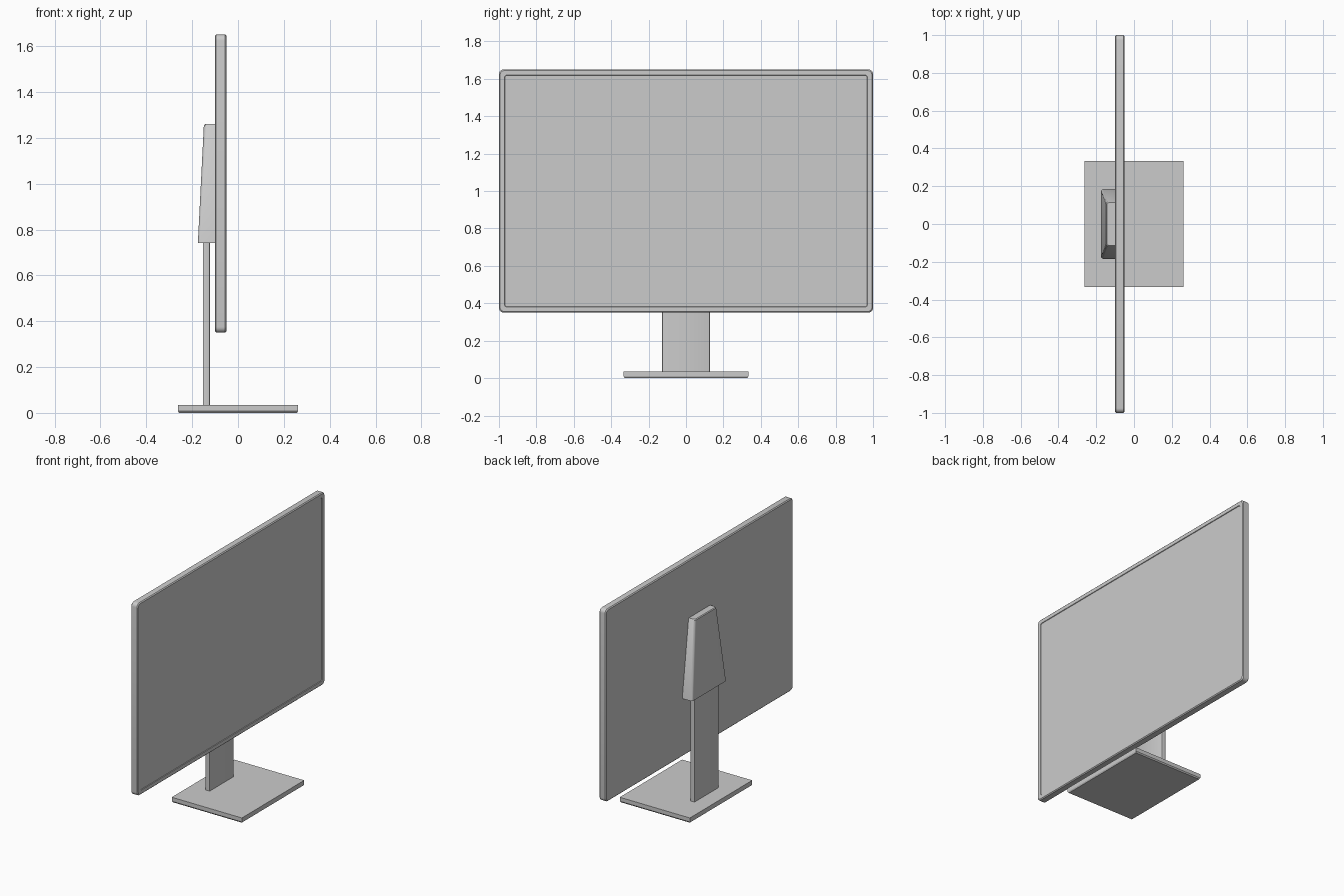
import bpy, bmesh, math

if "Cube" in bpy.data.objects:
    bpy.data.objects.remove(bpy.data.objects["Cube"])


def make_loft(name, rings, smooth=True):
    """Skin equal-length point rings and cap both ends."""
    bm = bmesh.new()
    rows = [[bm.verts.new(p) for p in ring] for ring in rings]
    n = len(rows[0])
    for a, b in zip(rows, rows[1:]):
        for i in range(n):
            j = (i + 1) % n
            bm.faces.new((a[i], a[j], b[j], b[i]))
    bm.faces.new(rows[0][::-1])
    bm.faces.new(rows[-1])
    bmesh.ops.recalc_face_normals(bm, faces=bm.faces)
    mesh = bpy.data.meshes.new(name)
    bm.to_mesh(mesh)
    bm.free()
    obj = bpy.data.objects.new(name, mesh)
    bpy.context.collection.objects.link(obj)
    if smooth:
        bpy.ops.object.select_all(action='DESELECT')
        bpy.context.view_layer.objects.active = obj
        obj.select_set(True)
        bpy.ops.object.shade_smooth_by_angle(angle=math.radians(35))
    return obj


def rounded_rect(hu, hv, r, steps=5):
    """2D rounded rectangle outline centred on the origin."""
    pts = []
    for k, (su, sv) in enumerate(((1, 1), (-1, 1), (-1, -1), (1, -1))):
        for i in range(steps + 1):
            a = math.pi / 2 * (k + i / steps)
            pts.append((su * (hu - r) + r * math.cos(a),
                        sv * (hv - r) + r * math.sin(a)))
    return pts


# Screen panel: bevelled body, front bezel and slightly recessed glass
panel_profile = [(0.006, -0.101), (0, -0.095), (0, -0.056), (0.006, -0.05),
                 (0.03, -0.05), (0.032, -0.054)]
make_loft("screen_panel", [
    [(x, y, z + 1.0) for y, z in
     rounded_rect(1.0 - inset, 0.65 - inset, max(0.025 - inset * 0.4, 0.008))]
    for inset, x in panel_profile])

# Base plate with a small chamfer underneath
make_loft("base_plate", [
    [(x, y, z) for x, y in ((hx, hy), (-hx, hy), (-hx, -hy), (hx, -hy))]
    for hx, hy, z in ((0.257, 0.327, 0), (0.262, 0.333, 0.008),
                      (0.262, 0.333, 0.035))], smooth=False)

# Upright post
make_loft("stand_post", [
    [(x - 0.138, y, z) for x, y in rounded_rect(0.0155, 0.128, 0.004, 2)]
    for z in (0.033, 0.9)])


# Tapered rear cover joining post and panel
def cover_ring(half_y, x_back, r, z, steps=4):
    side = [(-0.10, half_y)]
    for i in range(steps + 1):
        a = math.pi / 2 * i / steps
        side.append((x_back + r - r * math.sin(a), half_y - r + r * math.cos(a)))
    return [(x, y, z) for x, y in side] + [(x, -y, z) for x, y in reversed(side)]


make_loft("rear_cover", [cover_ring(0.184, -0.175, 0.012, 0.742),
                         cover_ring(0.117, -0.149, 0.012, 1.255),
                         cover_ring(0.113, -0.144, 0.012, 1.26)])
